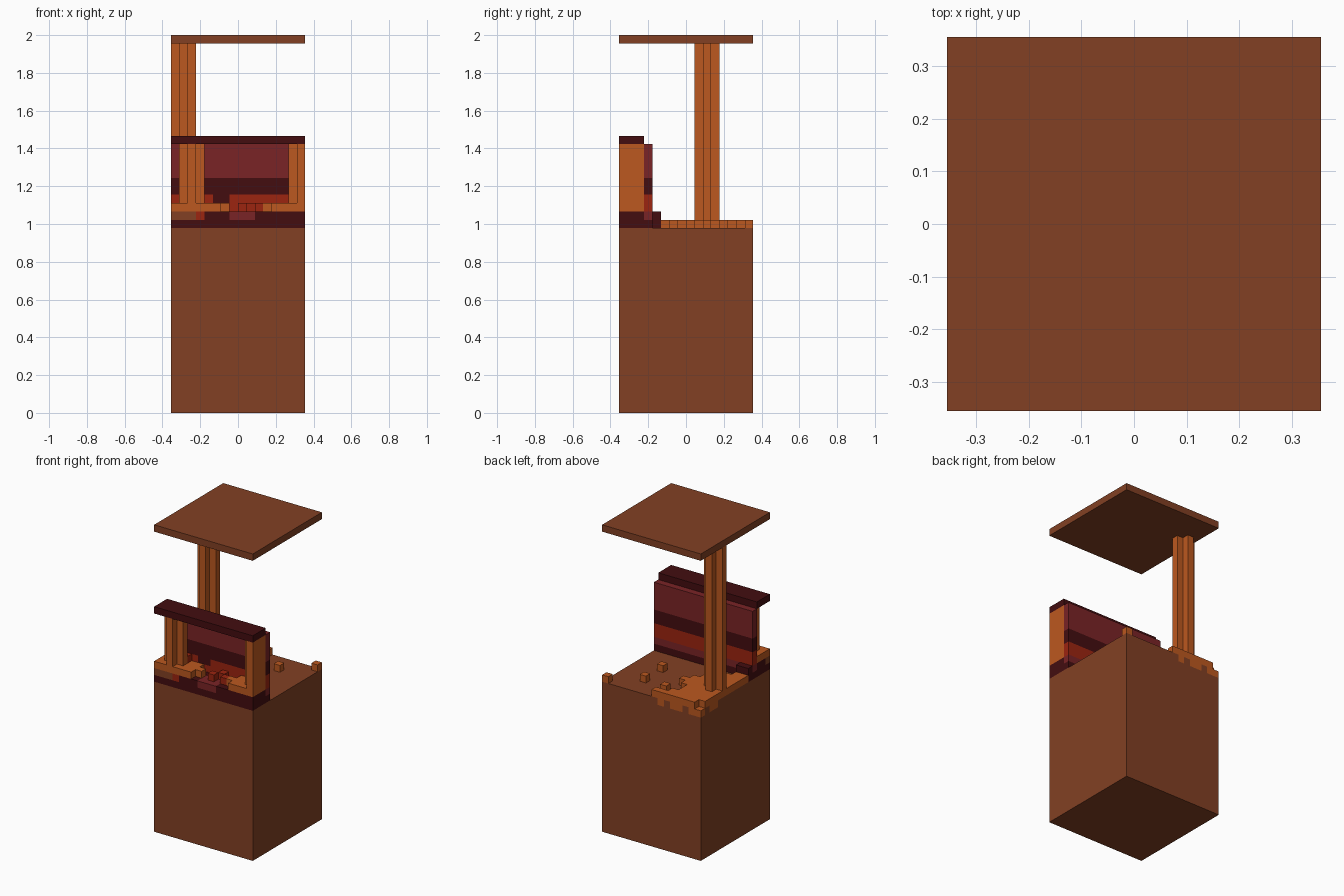
import bpy, bmesh, math
from mathutils import Vector

if "Cube" in bpy.data.objects:
    bpy.data.objects.remove(bpy.data.objects["Cube"])

U = 2 / 45          # one block
N = 16              # blocks across

COLOURS = {
    "brown wood": (0.223, 0.051, 0.017),
    "orange wood": (0.503, 0.098, 0.014),
    "wine red": (0.195, 0.017, 0.019),
    "dark maroon": (0.056, 0.004, 0.005),
    "bright red": (0.332, 0.018, 0.005),
}
MATS = {}
for label, c in COLOURS.items():
    m = bpy.data.materials.new(label)
    m.diffuse_color = (*c, 1)
    m.use_nodes = True
    m.node_tree.nodes["Principled BSDF"].inputs["Base Color"].default_value = m.diffuse_color
    MATS[label] = m

grid = {}           # block position -> part name
part_colour = {}


def put(name, colour, blocks):
    """Assign blocks to a part; later parts replace earlier ones."""
    part_colour[name] = colour
    for b in blocks:
        grid[b] = name


def box(x0, x1, y0, y1, z0, z1):
    return [(x, y, z) for x in range(x0, x1) for y in range(y0, y1) for z in range(z0, z1)]


def diamond(cx, cy, r, z, ymax=N):
    """Diamond-shaped foot around a post, clipped to the plan."""
    return [(x, y, z) for x in range(N) for y in range(ymax)
            if abs(x - cx) + abs(y - cy) <= r]


def post(cx, cy, z0, z1, ymax=N):
    """Post with a plus-shaped cross-section."""
    return [b for z in range(z0, z1) for b in diamond(cx, cy, 1, z, ymax)]


BROWN, ORANGE, WINE, DARK, RED = COLOURS

# Main block and flat roof
put("base_block", BROWN, box(0, N, 0, N, 0, 22))
put("roof", BROWN, box(0, N, 0, N, 44, 45))

# Front ledge with its coloured blocks
put("front_ledge", DARK, box(0, N, 0, 3, 22, 24) + box(0, N, 3, 4, 22, 23)
    + box(0, 2, 4, 5, 22, 24) + box(0, 1, 5, 6, 22, 23))
put("ledge_corner", BROWN, box(0, 3, 0, 1, 23, 24))
put("ledge_red_block", RED, [(3, 0, 23)])
put("ledge_wine_blocks", WINE, box(7, 10, 0, 2, 23, 24))
put("small_red_blocks", RED, [(8, 1, 24), (10, 1, 24), (9, 2, 24), (3, 2, 25)])

# Banded panel behind the front posts
put("panel_foot", WINE, box(0, N, 3, 4, 23, 24))
put("panel_red_band", RED, box(0, N, 3, 4, 24, 26))
put("panel_dark_band", DARK, box(0, N, 3, 4, 26, 28) + box(5, 7, 3, 4, 25, 26))
put("panel_wine_band", WINE, box(0, N, 3, 4, 28, 32))
put("top_rail", DARK, box(0, N, 0, 3, 32, 33))

# Front posts with spreading feet
for side, cx in (("left", 2), ("right", 15)):
    put(f"{side}_post_foot", ORANGE, diamond(cx, 1, 4, 24, 3))
    put(f"{side}_front_post", ORANGE, post(cx, 1, 25, 32, 3))

# Rear post, its spreading foot and the drips over the rim
put("rear_post", ORANGE, post(1, 10, 22, 44))
put("rear_post_foot", ORANGE,
    [b for b in diamond(1, 10, 5, 22)] + [(x, 15, 22) for x in range(1, 8)]
    + [(x, 14, 22) for x in (3, 4, 5)] + [(4, 13, 22), (0, 5, 22)])
put("rim_drips", ORANGE, [(x, 15, 21) for x in (0, 1, 3, 4, 6)]
    + [(0, y, 21) for y in (12, 13)])
put("loose_blocks", ORANGE, [(15, 15, 22), (11, 12, 22), (11, 8, 22), (7, 13, 22)])

# Turn each part into a mesh of its exposed faces
DIRS = [Vector(d) for d in ((1, 0, 0), (-1, 0, 0), (0, 1, 0), (0, -1, 0), (0, 0, 1), (0, 0, -1))]
meshes = {n: bmesh.new() for n in part_colour}
offset = Vector((-N / 2, -N / 2, 0))
for cell, name in grid.items():
    bm = meshes[name]
    mid = Vector(cell) + Vector((0.5, 0.5, 0.5)) + offset
    for d in DIRS:
        if tuple(int(a + b) for a, b in zip(cell, d)) in grid:
            continue
        u = Vector((d.y, d.z, d.x))
        v = d.cross(u)
        bm.faces.new([bm.verts.new((mid + (d + u * i + v * j) / 2) * U)
                      for i, j in ((1, 1), (-1, 1), (-1, -1), (1, -1))])

for name, bm in meshes.items():
    bmesh.ops.remove_doubles(bm, verts=bm.verts[:], dist=U * 0.01)
    bmesh.ops.dissolve_limit(bm, angle_limit=math.radians(1), verts=bm.verts[:], edges=bm.edges[:])
    mesh = bpy.data.meshes.new(name)
    bm.to_mesh(mesh)
    bm.free()
    mesh.materials.append(MATS[part_colour[name]])
    bpy.context.collection.objects.link(bpy.data.objects.new(name, mesh))
